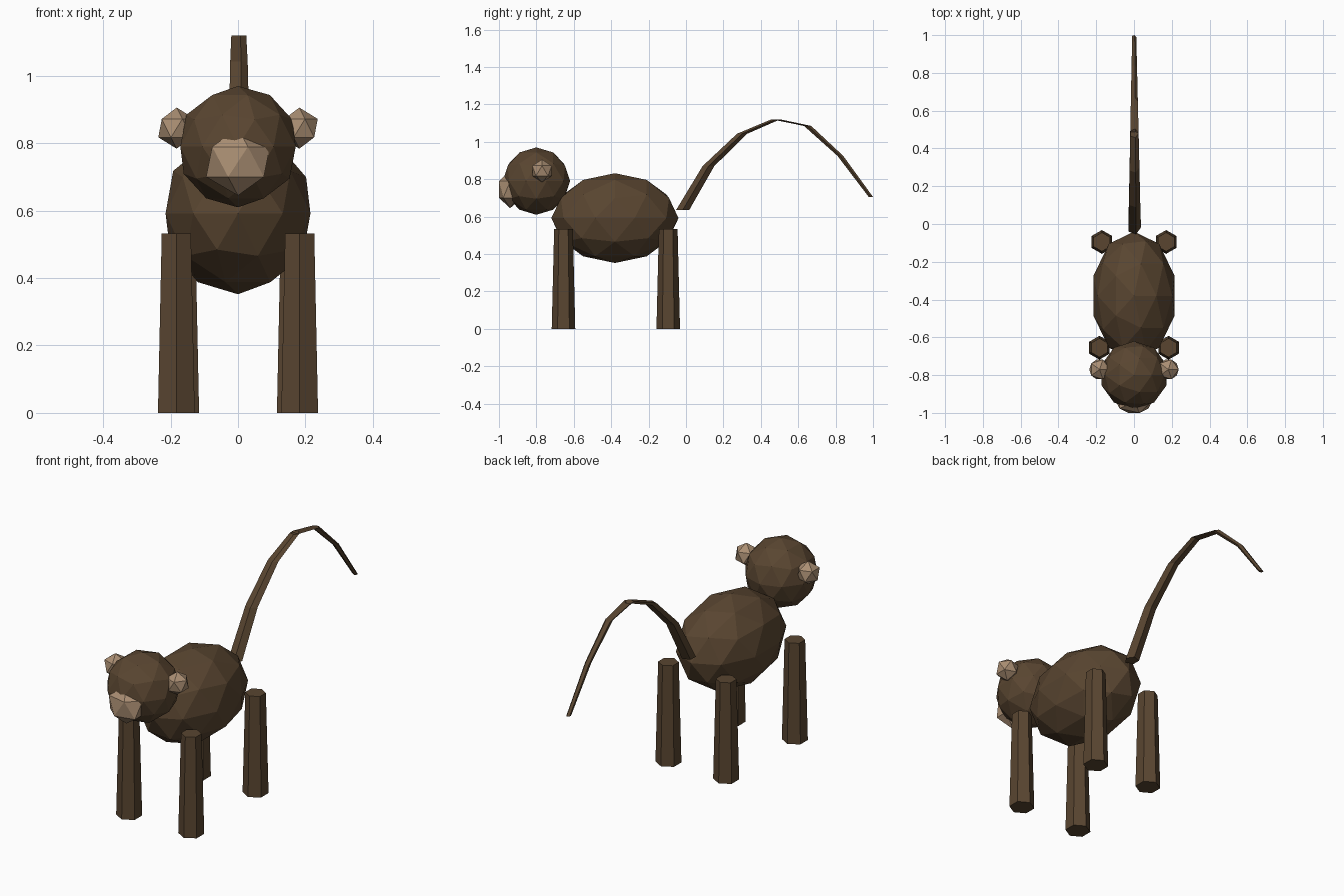
import bpy, bmesh, math
from mathutils import Vector

if "Cube" in bpy.data.objects:
    bpy.data.objects.remove(bpy.data.objects["Cube"])


def material(name, rgb):
    m = bpy.data.materials.new(name)
    m.diffuse_color = (*rgb, 1.0)
    m.use_nodes = True
    m.node_tree.nodes["Principled BSDF"].inputs["Base Color"].default_value = m.diffuse_color
    return m


BROWN = material("dark brown fur", (0.10, 0.06, 0.03))
TAN = material("light tan skin", (0.40, 0.27, 0.17))


def finish(name, bm, mat):
    bmesh.ops.recalc_face_normals(bm, faces=bm.faces)
    me = bpy.data.meshes.new(name)
    bm.to_mesh(me)
    bm.free()
    me.materials.append(mat)
    ob = bpy.data.objects.new(name, me)
    bpy.context.collection.objects.link(ob)
    return ob


def ball(name, centre, scale, detail, mat):
    """Faceted, stretched icosphere."""
    bm = bmesh.new()
    bmesh.ops.create_icosphere(bm, subdivisions=detail, radius=1.0)
    bmesh.ops.scale(bm, vec=scale, verts=bm.verts)
    bmesh.ops.translate(bm, vec=centre, verts=bm.verts)
    return finish(name, bm, mat)


def loft(name, rings, sides, start, mat):
    """Join level polygon rings, each given as (centre, radius)."""
    bm = bmesh.new()
    loops = []
    for c, r in rings:
        angles = [start + math.tau * i / sides for i in range(sides)]
        loops.append([bm.verts.new(Vector(c) + Vector((r * math.cos(a), r * math.sin(a), 0)))
                      for a in angles])
    for a, b in zip(loops, loops[1:]):
        for i in range(sides):
            j = (i + 1) % sides
            bm.faces.new((a[i], a[j], b[j], b[i]))
    bm.faces.new(loops[0][::-1])
    bm.faces.new(loops[-1])
    return finish(name, bm, mat)


# Body, head and muzzle
ball("body", (0, -0.38, 0.592), (0.226, 0.34, 0.24), 2, BROWN)
ball("head", (0, -0.80, 0.79), (0.18, 0.18, 0.18), 2, BROWN)
ball("muzzle", (0, -0.94, 0.745), (0.106, 0.0705, 0.10), 1, TAN)

# Ears and legs on both sides
for side, s in (("left", 1), ("right", -1)):
    ball(side + "_ear", (s * 0.182, -0.77, 0.845), (0.061, 0.061, 0.061), 1, TAN)
    for part, x, y in (("front", 0.183, -0.655), ("back", 0.17, -0.095)):
        loft(f"{side}_{part}_leg",
             [((s * x, y, 0), 0.063), ((s * x, y, 0.533), 0.05)],
             6, math.pi / 2, BROWN)

# Arched tapering tail
path = [(-0.018, 0.635), (0.12, 0.87), (0.30, 1.043), (0.48, 1.12),
        (0.65, 1.085), (0.825, 0.925), (0.9886, 0.705)]
loft("tail", [((0, y, z), 0.037 - 0.025 * i / 6) for i, (y, z) in enumerate(path)],
     5, 0, BROWN)
